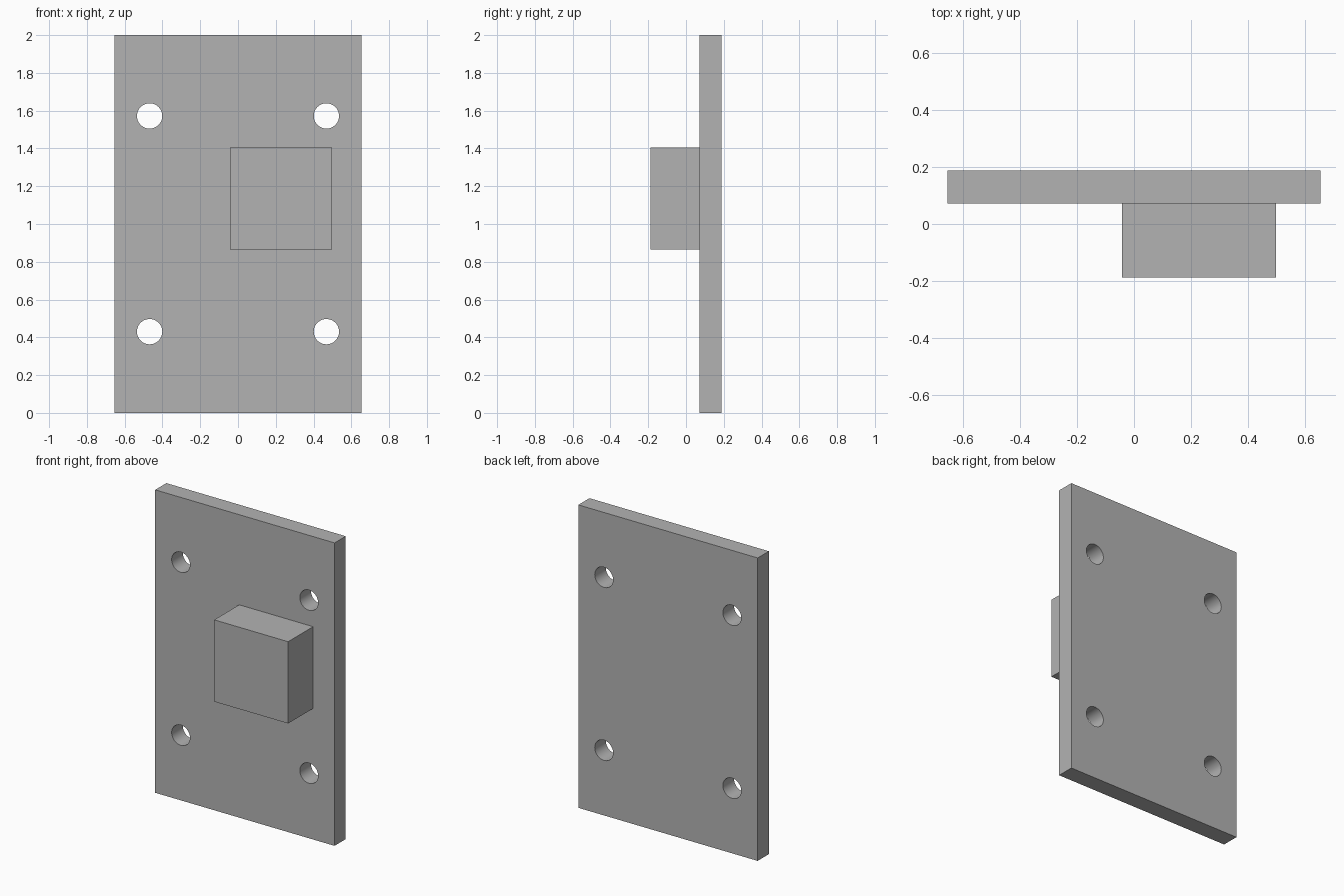
import bpy

default = bpy.data.objects.get("Cube")
if default:
    bpy.data.objects.remove(default, do_unlink=True)

grey = bpy.data.materials.new("plain grey")
grey.use_nodes = True
colour = (0.45, 0.45, 0.45, 1)
grey.diffuse_color = colour
grey.node_tree.nodes["Principled BSDF"].inputs["Base Color"].default_value = colour


def box(name, low, high):
    """Box spanning two opposite corners."""
    centre = [(a + b) / 2 for a, b in zip(low, high)]
    bpy.ops.mesh.primitive_cube_add(size=1, location=centre)
    obj = bpy.context.object
    obj.name = name
    obj.scale = [b - a for a, b in zip(low, high)]
    bpy.ops.object.transform_apply(location=False, rotation=False, scale=True)
    obj.data.materials.append(grey)
    return obj


# Upright mounting plate
PLATE_FRONT, PLATE_BACK = 0.072, 0.188
plate = box("mounting_plate", (-0.655, PLATE_FRONT, 0), (0.655, PLATE_BACK, 2))

# Four round bolt holes
cutters = []
for x in (-0.468, 0.468):
    for z in (0.43, 1.572):
        bpy.ops.mesh.primitive_cylinder_add(
            vertices=48, radius=0.067, depth=0.5,
            location=(x, 0.13, z), rotation=(1.570796, 0, 0))
        cutter = bpy.context.object
        cutter.name = "bolt_hole_cutter"
        cutter.data.materials.append(grey)
        cutter.hide_render = True
        cutters.append(cutter)
        cut = plate.modifiers.new("bolt hole", "BOOLEAN")
        cut.operation = "DIFFERENCE"
        cut.solver = "EXACT"
        cut.object = cutter

bpy.ops.object.select_all(action="DESELECT")
plate.select_set(True)
bpy.context.view_layer.objects.active = plate
for cut in list(plate.modifiers):
    bpy.ops.object.modifier_apply(modifier=cut.name)
for cutter in cutters:
    bpy.data.objects.remove(cutter, do_unlink=True)
bpy.ops.object.shade_smooth_by_angle()

# Off-centre block on the front face
box("front_block", (-0.042, -0.188, 0.865), (0.498, PLATE_FRONT, 1.405))
